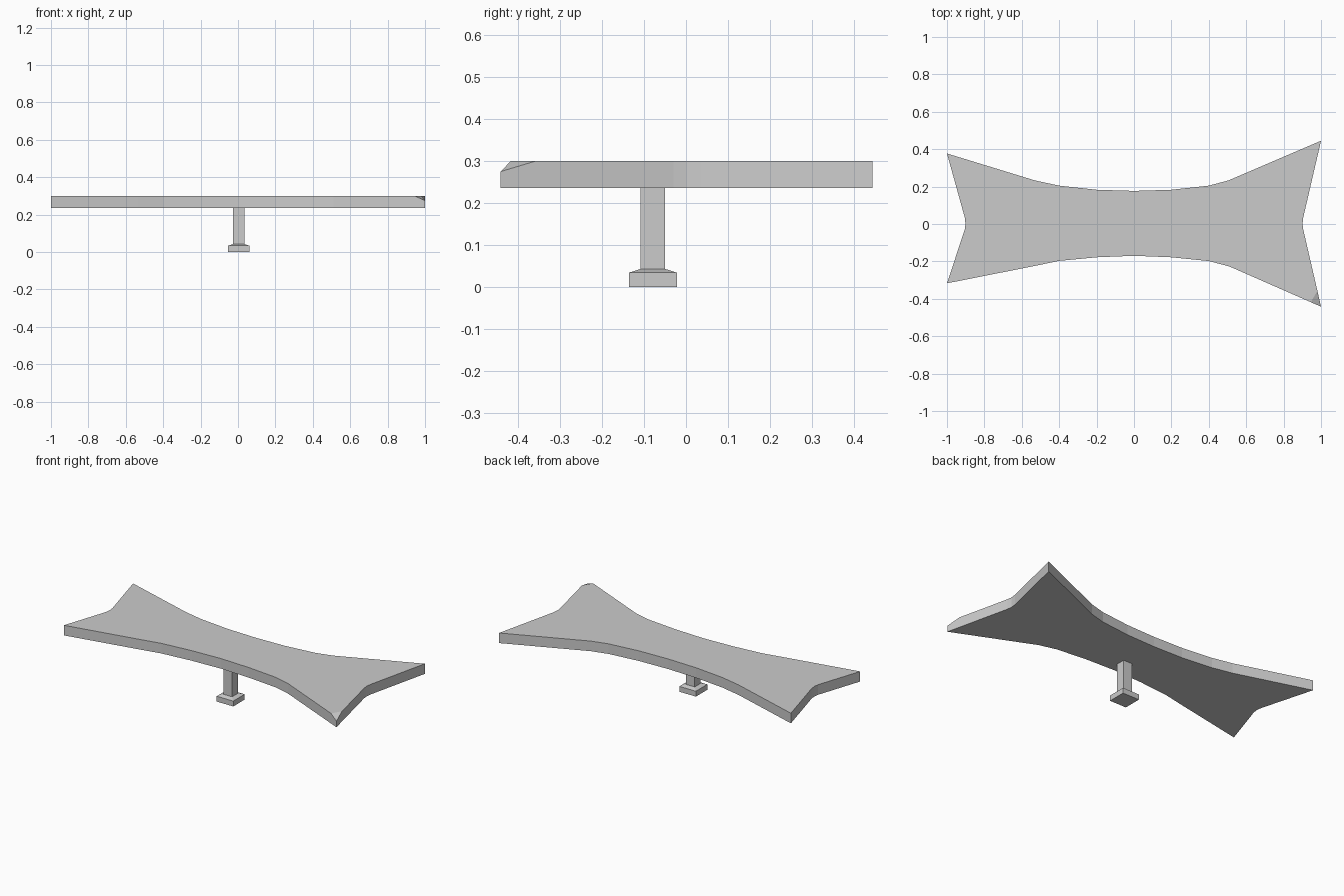
import bpy, bmesh
from mathutils import Vector

if "Cube" in bpy.data.objects:
    bpy.data.objects.remove(bpy.data.objects["Cube"])


def finish(name, bm):
    bmesh.ops.recalc_face_normals(bm, faces=bm.faces)
    mesh = bpy.data.meshes.new(name)
    bm.to_mesh(mesh)
    bm.free()
    obj = bpy.data.objects.new(name, mesh)
    bpy.context.collection.objects.link(obj)
    return obj


def prism(outline, z0, z1):
    bm = bmesh.new()
    face = bm.faces.new([bm.verts.new((x, y, z0)) for x, y in outline])
    up = bmesh.ops.extrude_face_region(bm, geom=[face], use_keep_orig=True)
    top = [v for v in up["geom"] if isinstance(v, bmesh.types.BMVert)]
    bmesh.ops.translate(bm, verts=top, vec=(0, 0, z1 - z0))
    bmesh.ops.recalc_face_normals(bm, faces=bm.faces)
    return bm


def stack(name, cx, cy, levels):
    # rectangular sections (half x, half y, z) joined bottom to top
    bm = bmesh.new()
    rings = [[bm.verts.new((cx + sx * hx, cy + sy * hy, z))
              for sx, sy in ((-1, -1), (1, -1), (1, 1), (-1, 1))]
             for hx, hy, z in levels]
    for a, b in zip(rings, rings[1:]):
        for i in range(4):
            j = (i + 1) % 4
            bm.faces.new((a[i], a[j], b[j], b[i]))
    bm.faces.new(rings[0])
    bm.faces.new(rings[-1])
    return finish(name, bm)


# waisted slab with flared, notched ends
outline = [
    (-1, -.317), (-.535, -.225), (-.4, -.197), (-.2, -.178), (0, -.17),
    (.2, -.178), (.4, -.198), (.51, -.227),
    (1, -.442), (.905, -.03), (.901, 0), (.905, .035),
    (1, .445), (.505, .233), (.4, .205), (.2, .183), (0, .177),
    (-.2, .183), (-.4, .205), (-.53, .233),
    (-1, .377), (-.905, .035), (-.901, 0), (-.905, -.03),
]
slab = prism(outline, .236, .3)

# chipped front right corner
a, b, c = Vector((1, -.442, .275)), Vector((.945, -.418, .3)), Vector((.98, -.36, .3))
normal = (c - a).cross(b - a)
bmesh.ops.bisect_plane(slab, geom=slab.verts[:] + slab.edges[:] + slab.faces[:],
                       plane_co=a, plane_no=normal, clear_outer=True)
bmesh.ops.holes_fill(slab, edges=[e for e in slab.edges if e.is_boundary])
finish("slab_top", slab)

# square post on a bevelled foot
stack("post", .004, -.079, [(.030, .029, .042), (.030, .029, .237)])
stack("foot", .004, -.079, [(.058, .057, 0), (.058, .057, .034), (.030, .029, .043)])
